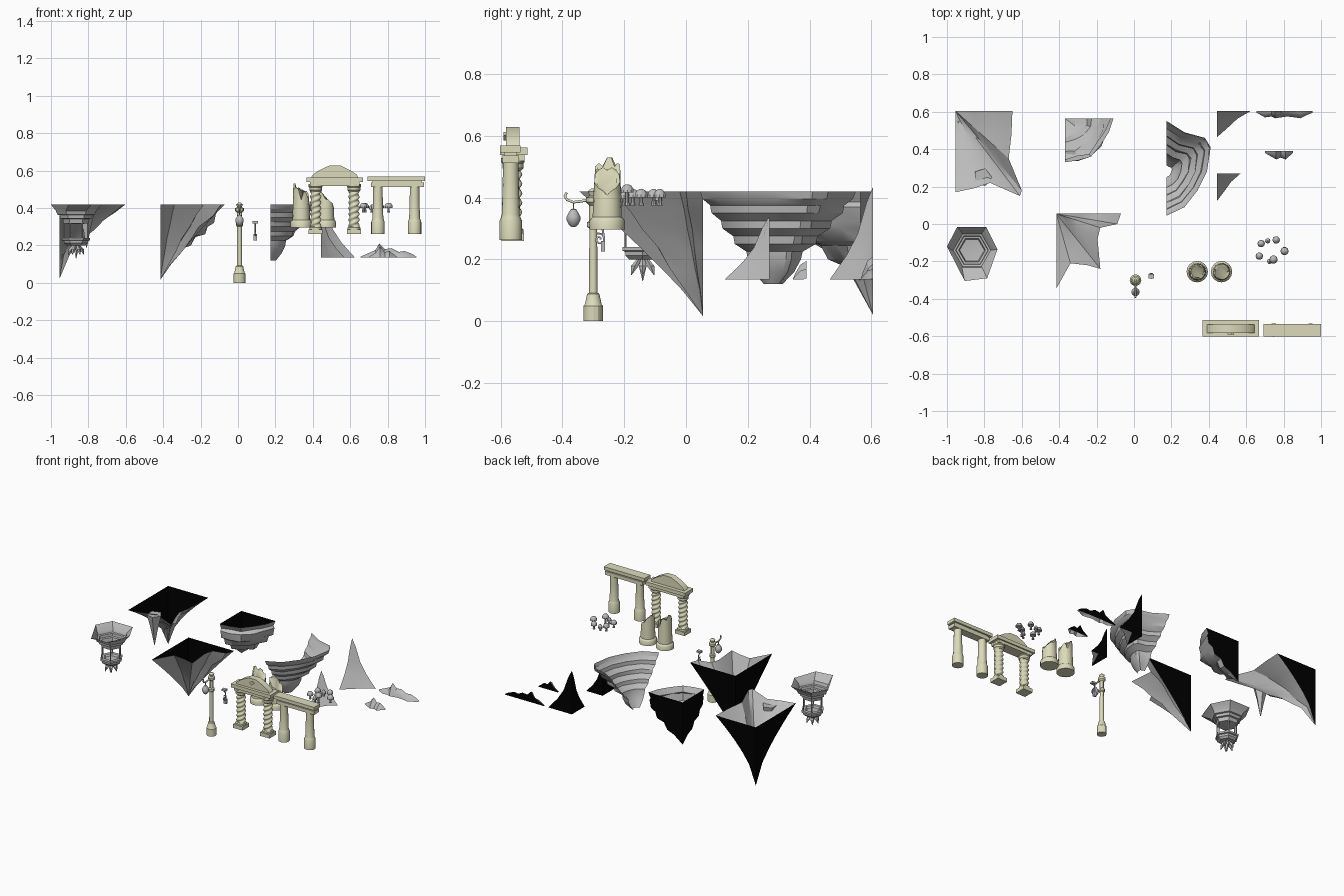
import bpy, bmesh, math, random
from mathutils import Vector

if "Cube" in bpy.data.objects:
    bpy.data.objects.remove(bpy.data.objects["Cube"])

random.seed(4)


def material(name, rgb):
    m = bpy.data.materials.new(name)
    m.diffuse_color = (*rgb, 1)
    m.use_nodes = True
    m.node_tree.nodes["Principled BSDF"].inputs["Base Color"].default_value = m.diffuse_color
    return m


STONE = material("pale_stone", (0.72, 0.71, 0.5))
DARK = material("dark_back", (0.0, 0.0, 0.0))
ROCK = material("grey_rock", (0.5, 0.5, 0.5))


def build(name, verts, faces, mats=(), idx=None, angle=30, outward=True):
    me = bpy.data.meshes.new(name)
    me.from_pydata([tuple(v) for v in verts], [], faces)
    for m in mats:
        me.materials.append(m)
    if idx:
        me.polygons.foreach_set("material_index", idx)
    bm = bmesh.new()
    bm.from_mesh(me)
    bmesh.ops.remove_doubles(bm, verts=bm.verts, dist=1e-5)
    if outward:
        bmesh.ops.recalc_face_normals(bm, faces=bm.faces)
    bm.to_mesh(me)
    bm.free()
    ob = bpy.data.objects.new(name, me)
    bpy.context.collection.objects.link(ob)
    if angle:
        bpy.ops.object.select_all(action='DESELECT')
        ob.select_set(True)
        bpy.context.view_layer.objects.active = ob
        bpy.ops.object.shade_smooth_by_angle(angle=math.radians(angle))
    return ob


def grid(rows, closed):
    n = len(rows[0])
    return [(i*n + j, i*n + (j+1) % n, (i+1)*n + (j+1) % n, (i+1)*n + j)
            for i in range(len(rows)-1) for j in range(n if closed else n-1)]


def loft(name, rows, mats=(), caps=(True, True), angle=30):
    n, faces = len(rows[0]), grid(rows, True)
    if caps[0]:
        faces.append(tuple(range(n))[::-1])
    if caps[1]:
        faces.append(tuple(range((len(rows)-1)*n, len(rows)*n)))
    return build(name, [v for r in rows for v in r], faces, mats, angle=angle)


def ring(x, y, z, r, n, rot=0.0):
    return [(x + r*math.cos(rot + 2*math.pi*k/n), y + r*math.sin(rot + 2*math.pi*k/n), z) for k in range(n)]


def lathe(name, x, y, prof, n=16, mats=(), rot=0.0, caps=(True, True)):
    return loft(name, [ring(x, y, z, r, n, rot) for r, z in prof], mats, caps)


def box(name, lo, hi, mats=()):
    c = [(lo[0], lo[1]), (hi[0], lo[1]), (hi[0], hi[1]), (lo[0], hi[1])]
    return loft(name, [[(*p, lo[2]) for p in c], [(*p, hi[2]) for p in c]], mats)


def tube(name, pts, r, mats=()):
    cu = bpy.data.curves.new(name, 'CURVE')
    cu.dimensions, cu.bevel_depth, cu.bevel_resolution, cu.use_fill_caps = '3D', r, 1, True
    sp = cu.splines.new('POLY')
    sp.points.add(len(pts)-1)
    for p, q in zip(sp.points, pts):
        p.co = (*q, 1)
    for m in mats:
        cu.materials.append(m)
    ob = bpy.data.objects.new(name, cu)
    bpy.context.collection.objects.link(ob)
    bpy.ops.object.select_all(action='DESELECT')
    ob.select_set(True)
    bpy.context.view_layer.objects.active = ob
    bpy.ops.object.convert(target='MESH')


def quarter_rock(name, corner, rim, prof, jitter=0.04, walls=True):
    """Rock surface swept from a corner axis out to a rim, closed by two dark back walls."""
    rows = []
    for i, (s, z) in enumerate(prof):
        row = []
        for j, (x, y) in enumerate(rim):
            inner = 0 < j < len(rim)-1 and 0 < i < len(prof)-1
            k = s + (random.uniform(-jitter, jitter) if inner else 0)
            row.append((corner[0] + k*(x-corner[0]), corner[1] + k*(y-corner[1]), z))
        rows.append(row)
    n, faces = len(rim), grid(rows, False)
    verts = [v for r in rows for v in r]
    idx = [0]*len(faces)
    if walls:
        verts.append((*corner, prof[-1][1]))
        for j in (0, n-1):
            faces.append(tuple(i*n + j for i in range(len(rows))) + (len(verts)-1,))
            idx.append(1)
    build(name, verts, faces, (ROCK, DARK), idx)


def cone_profile(z0, z1, p, n=6):
    return [(k/n, z0 + (z1-z0)*(k/n)**p) for k in range(n+1)]


# Floating island quarters, open on top
quarter_rock("large_island", (-.955, .605),
             [(-.65, .605), (-.655, .48), (-.67, .35), (-.60, .18), (-.61, .15), (-.77, .22), (-.86, .19), (-.955, .17)],
             cone_profile(.02, .42, .62))
lathe("island_stalactite", -.81, .25, [(.05, .4), (.026, .31), (.002, .19)], 5, (ROCK,))
quarter_rock("medium_island", (-.415, .055),
             [(-.07, .055), (-.09, .0), (-.18, -.02), (-.195, -.08), (-.18, -.24), (-.25, -.22), (-.34, -.21), (-.415, -.345)],
             cone_profile(.016, .42, .88))
quarter_rock("rugged_island", (-.37, .565),
             [(-.11, .565), (-.135, .49), (-.18, .42), (-.23, .36), (-.30, .34), (-.37, .33)],
             [(0, .13), (.25, .18), (.45, .2), (.55, .245), (.75, .26), (.8, .3), (.93, .32), (.97, .37), (.94, .385), (1, .42)], .07)

# Ribbed half bowl, open at its flat side
steps = [(.12, .12), (.26, .16), (.34, .2), (.36, .225), (.52, .25), (.54, .275), (.69, .3), (.71, .325),
         (.84, .35), (.86, .375), (.96, .395), (1, .42)]
quarter_rock("ribbed_cliff", (.175, .28),
             [(.175, .55), (.27, .49), (.38, .46), (.41, .41), (.39, .28), (.34, .18), (.27, .09), (.175, .045)],
             steps, .015, False)

# Quarter spires with dark backs
for nm, (x, y), w, d, h in (("tall_spire", (.445, .605), .18, .14, .30), ("short_spire", (.445, .27), .125, .145, .205)):
    quarter_rock(nm, (x, y), [(x+w, y), (x+w*.6, y-d*.3), (x+w*.35, y-d*.6), (x, y-d)],
                 [(0, .135+h), (.15, .135+h*.83), (.35, .135+h*.5), (.6, .135+h*.27), (.85, .135+h*.1), (1, .135)])


# Low rubble ridges against a back plane
def ridge(name, y, pts):
    rows = [[(x, y - d*f, .135 + h*g) for x, h, d in pts] for f, g in ((0, 1), (.45, .8), (.8, .35), (1, 0))]
    n, faces = len(pts), grid(rows, False)
    verts = [v for r in rows for v in r] + [(pts[-1][0], y, .135), (pts[0][0], y, .135)]
    faces.append(tuple(range(n)) + (4*n, 4*n+1))
    build(name, verts, faces, (ROCK, DARK), [0]*(len(faces)-1) + [1])


ridge("long_rubble", .605, [(.655, .005, .01), (.70, .025, .035), (.735, .04, .03), (.755, .075, .04), (.785, .045, .035),
                            (.82, .05, .03), (.86, .03, .035), (.89, .035, .04), (.93, .02, .02), (.955, .004, .01)])
ridge("small_rubble", .39, [(.70, .004, .01), (.735, .025, .03), (.76, .06, .045), (.785, .03, .035), (.81, .035, .045), (.85, .004, .01)])

# Hanging hexagonal pavilion: stepped funnel, posts, platform, leaves
px, py = -.866, -.14
rim = [(-.73, -.135), (-.79, -.015), (-.945, -.015), (-1.0, -.12), (-.905, -.305), (-.785, -.29)]
rim = [rim[k] for k in range(6)]
rows = [[(x, y, .418) for x, y in rim]] + [ring(px, py, z, r, 6) for r, z in
        ((.108, .385), (.1, .365), (.088, .362), (.085, .345), (.072, .342), (.066, .318), (.035, .315))]
loft("pavilion_funnel", rows, (ROCK,), (False, True))
for k in range(6):
    a = math.pi*k/3
    x, y = px + .064*math.cos(a), py + .064*math.sin(a)
    lathe(f"pavilion_post_{k}", x, y, [(.004, .32), (.004, .235)], 6, (ROCK,))
lathe("pavilion_platform", px, py, [(.05, .20), (.064, .212), (.066, .225), (.076, .228), (.076, .24), (.05, .24), (.04, .23)], 6, (ROCK,))
for k in range(7):
    a, t = 2*math.pi*k/6, (0 if k == 6 else 1)
    spine = [(.012*t, .205, .006), (.03*t, .178, .013), (.042*t, .15 - .02*(1-t), .001)]
    loft(f"hanging_leaf_{k}", [ring(px + d*math.cos(a), py + d*math.sin(a), z, r, 5) for d, z, r in spine], (ROCK,))

# Street lamp with hook and hanging globe
lx, ly = .008, -.3
lathe("lamp_post", lx, ly, [(.031, 0), (.031, .05), (.027, .055), (.02, .088), (.014, .092), (.0125, .30), (.02, .305), (.02, .32),
                            (.013, .325), (.013, .375), (.023, .385), (.023, .4), (.012, .405), (.018, .42), (.006, .43)], 12, (STONE,))
tube("lamp_arm", [(lx, ly, .395), (lx, -.34, .388), (lx, -.365, .385), (lx, -.385, .393), (lx, -.392, .405), (lx, -.386, .416)], .005, (STONE,))
tube("lamp_chain", [(lx, -.364, .385), (lx, -.364, .35)], .0025, (ROCK,))
lathe("lamp_globe", lx, -.364, [(.005, .304), (.015, .312), (.022, .326), (.022, .339), (.015, .352), (.009, .362), (.003, .364)], 12, (ROCK,))

# Scroll bracket
bx, by = .093, -.28
curl = [(bx, by + (.004 + .0015*k)*math.cos(k*.75), .265 + (.004 + .0015*k)*math.sin(k*.75)) for k in range(12)]
tube("scroll_curl", curl, .0035, (ROCK,))
tube("scroll_stem", [(bx, -.268, .23), (bx, -.265, .265), (bx, -.27, .30), (bx, -.288, .325)], .004, (ROCK,))
box("scroll_top_plate", (.078, -.292, .318), (.108, -.268, .33), (ROCK,))
box("scroll_foot", (.084, -.275, .225), (.102, -.262, .26), (ROCK,))


# Broken columns with jagged or slanted tops
def broken_column(name, x, top):
    n, y = 16, -.255
    rows = [ring(x, y, z, r, n) for r, z in ((.057, .297), (.057, .325), (.053, .332), (.047, .337), (.045, .40))]
    for f in (1, .8):
        rows.append([(vx, vy, top(k)) for k, (vx, vy, _) in enumerate(ring(x, y, 0, .042*f, n))])
    loft(name, rows, (STONE,), angle=40)


jag = (.47, .475, .49, .465, .5, .51, .52, .53)
broken_column("broken_column_left", .338, lambda k: jag[k if k < 8 else 15-k] - (.02 if k % 3 == 0 else 0))
broken_column("broken_column_right", .468, lambda k: .46 - .04*math.cos(2*math.pi*k/16) - (.012 if k % 4 == 0 else 0))

# Pediment gate on two twisted columns
gy = -.56
for s, x in (("left", .415), ("right", .62)):
    box(f"twisted_base_{s}", (x-.037, gy-.036, .26), (x+.037, gy+.036, .285), (STONE,))
    lathe(f"twisted_foot_{s}", x, gy, [(.034, .285), (.034, .296), (.028, .302)], 16, (STONE,))
    rows = []
    for i in range(51):
        z = .30 + .19*i/50
        rows.append([(x + r*math.cos(a), gy + r*math.sin(a), z) for a in (2*math.pi*k/16 for k in range(16))
                     for r in [.0265 + .004*math.cos(2*a - z*205)]])
    loft(f"twisted_shaft_{s}", rows, (STONE,), angle=50)
    lathe(f"twisted_capital_{s}", x, gy, [(.027, .488), (.034, .495), (.034, .51), (.038, .515), (.038, .528)], 16, (STONE,))
box("gate_beam", (.385, -.594, .518), (.65, -.522, .538), (STONE,))
box("gate_cornice", (.367, -.602, .538), (.668, -.513, .562), (STONE,))


def gable(name, pts, y0, y1):
    loft(name, [[(x, y, z) for x, z in pts] for y in (y0, y1)], (STONE,))


gable("pediment", [(.39, .56), (.645, .56), (.635, .578), (.60, .602), (.545, .628), (.49, .628), (.435, .602), (.4, .578)], -.582, -.538)
gable("pediment_ornament", [(.50, .602), (.515, .585), (.535, .602), (.518, .612)], -.59, -.582)

# Plain gate with two tapered columns and a double lintel
for s, x in (("left", .748), ("right", .944)):
    lathe(f"tapered_column_{s}", x, -.567, [(.036, .262), (.036, .325), (.032, .335), (.029, .345), (.026, .45), (.025, .515)], 16, (STONE,))
box("lintel_lower", (.71, -.594, .512), (.995, -.54, .536), (STONE,))
box("lintel_middle", (.72, -.588, .536), (.985, -.546, .545), (STONE,))
box("lintel_upper", (.692, -.601, .545), (1.0, -.535, .568), (STONE,))

# Mushroom cluster
for k, (x, y, r, z) in enumerate([(.68, -.105, .02, .405), (.715, -.09, .014, .395), (.76, -.085, .02, .405), (.805, -.145, .022, .405),
                                  (.67, -.172, .02, .405), (.746, -.19, .022, .42), (.725, -.2, .014, .4)]):
    lathe(f"mushroom_cap_{k}", x, y, [(r*.4, z-.002), (r, z-.004), (r*.95, z+.008), (r*.65, z+.018), (r*.2, z+.023)], 10, (ROCK,))
    lathe(f"mushroom_stem_{k}", x, y, [(.009, .375), (.006, .385), (.005, z)], 8, (ROCK,))
